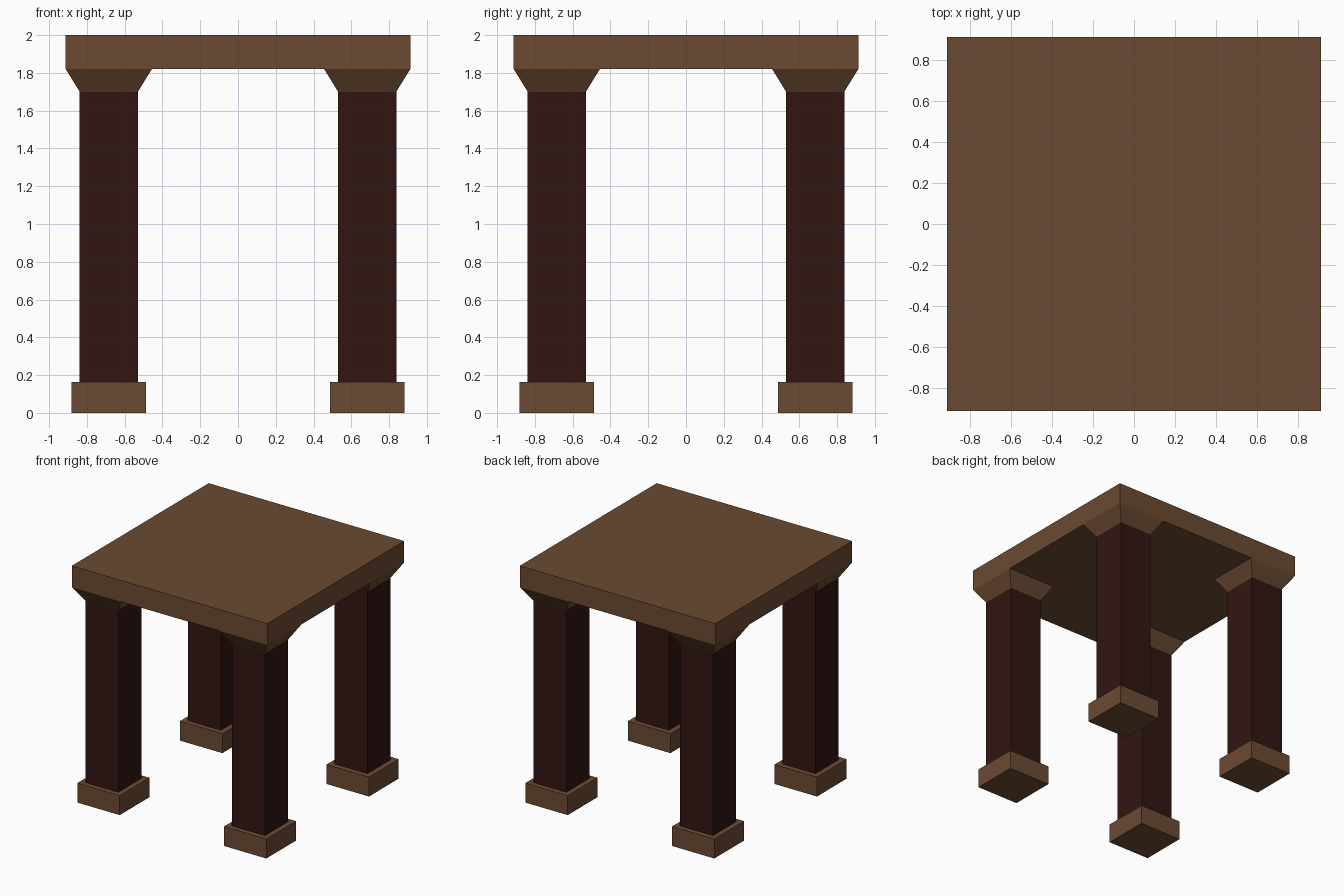
import bpy, bmesh

if "Cube" in bpy.data.objects:
    bpy.data.objects.remove(bpy.data.objects["Cube"])


def material(name, rgb):
    m = bpy.data.materials.new(name)
    m.diffuse_color = (*rgb, 1)
    m.use_nodes = True
    m.node_tree.nodes["Principled BSDF"].inputs["Base Color"].default_value = m.diffuse_color
    return m


trim = material("brown_trim", (0.147, 0.069, 0.032))
dark = material("dark_wood", (0.030, 0.008, 0.0065))


def block(name, x, y, z0, z1, half0, half1, mat):
    """Square block from z0 to z1; half-widths at the bottom and top may differ."""
    bm = bmesh.new()
    bmesh.ops.create_cube(bm, size=2)
    for v in bm.verts:
        top = v.co.z > 0
        half = half1 if top else half0
        v.co = (v.co.x * half, v.co.y * half, (z1 if top else z0))
    mesh = bpy.data.meshes.new(name)
    bm.to_mesh(mesh)
    bm.free()
    mesh.materials.append(mat)
    ob = bpy.data.objects.new(name, mesh)
    ob.location = (x, y, 0)
    bpy.context.collection.objects.link(ob)
    return ob


# Top slab
block("top_slab", 0, 0, 1.82, 2.0, 0.912, 0.912, trim)

# Four legs: foot, square column, flared capital
C = 0.684
for sx, side in ((-1, "left"), (1, "right")):
    for sy, end in ((-1, "front"), (1, "back")):
        x, y = sx * C, sy * C
        tag = f"{end}_{side}"
        block(f"{tag}_foot", x, y, 0, 0.164, 0.198, 0.198, trim)
        block(f"{tag}_column", x, y, 0.164, 1.70, 0.154, 0.154, dark)
        block(f"{tag}_capital", x, y, 1.70, 1.82, 0.154, 0.228, trim)
